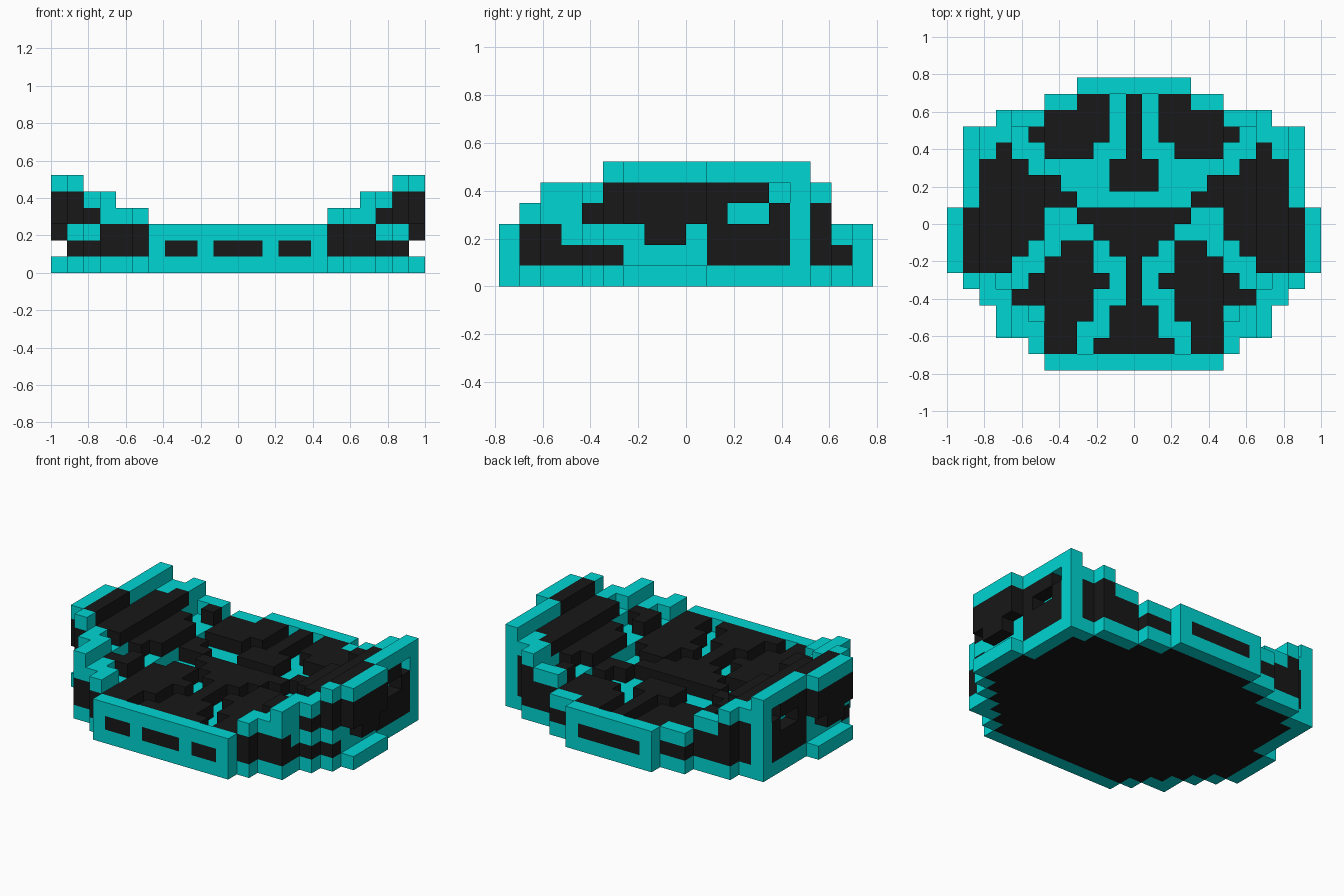
import bpy, bmesh, math

cube = bpy.data.objects.get("Cube")
if cube:
    bpy.data.objects.remove(cube, do_unlink=True)

S = 2 / 23  # block size

# Half plan, front row to back row, from the centre column outwards: # = dark plate, . = teal
PLAN = [
    "......",
    "###.##.",
    "##..##...",
    "##.###...",
    "#..#####..",
    "#.#####....",
    "#..###..###.",
    "##.##..####.",
    "###...#####.",
    "####..#####.",
    "....######.",
    "##...#####.",
    "##.....###.",
    "#..###..#..",
    "#.#####....",
    "#.####...",
    "#.##..",
    "....",
]
# Outer wall colours for layers 1 to 4, front to back: # = dark
WALL = {
    1: ".#####....####.##.",
    2: ".##....##.####.#..",
    3: "....#######..#.#..",
    4: ".....########.....",
}
NEAR = ((1, 0), (-1, 0), (0, 1), (0, -1))


def material(name, rgb):
    m = bpy.data.materials.new(name)
    m.diffuse_color = (*rgb, 1)
    m.use_nodes = True
    m.node_tree.nodes["Principled BSDF"].inputs["Base Color"].default_value = (*rgb, 1)
    return m


TEAL = material("teal", (0.0, 0.67, 0.65))
DARK = material("charcoal", (0.009, 0.009, 0.009))


def inside(c, r):
    return 0 <= r < len(PLAN) and abs(c) < len(PLAN[r])


def is_rim(c, r):
    return not all(inside(c + a, r + b) for a, b in NEAR)


def is_inner_corner(c, r):
    return sum(is_rim(c + a, r + b) for a, b in NEAR) >= 2


def rim_height(c):
    return 3 if c < 6 else 4 if c < 8 else 5 if c < 10 else 6


def block(c, r, k):
    """Colour of one block of the right half: '#', '.', or None for empty."""
    top = rim_height(c)
    if is_rim(c, r):
        if k >= top:
            return None
        if c == 11 and (k == 1 or (k == 2 and r not in (7, 8))):
            return None                                   # gap under the side bulge
        if c == 10 and (r, k) in ((11, 3), (12, 3), (13, 4)):
            return None                                   # side recesses
        if k in (0, top - 1):
            return "."
        if r == 0:                                        # three front slots
            return "#" if k == 1 and c in (0, 1, 3, 4) else "."
        if r == 17:                                       # one back slot
            return "#" if k == 1 and c < 3 else "."
        if c == 9 and r == 14:
            return "#" if k < 4 else "."
        return WALL[k][r]
    # inner steps: plates lie level with the rim on a teal bed, grooves are one block deep
    dark = PLAN[r][c] == "#"
    if not dark and not is_inner_corner(c, r):
        top -= 1
    if k >= top:
        return None
    return "#" if dark and k == top - 1 else "."


# Collect the blocks, mirrored left and right
teal_blocks, dark_blocks = set(), set()
for r, row in enumerate(PLAN):
    for c in range(len(row)):
        for k in range(6):
            col = block(c, r, k)
            if col:
                target = dark_blocks if col == "#" else teal_blocks
                target.update({(c, r, k), (-c, r, k)})
solid = teal_blocks | dark_blocks

SIDES = {
    (1, 0, 0): ((1, 0, 0), (1, 1, 0), (1, 1, 1), (1, 0, 1)),
    (-1, 0, 0): ((0, 0, 0), (0, 0, 1), (0, 1, 1), (0, 1, 0)),
    (0, 1, 0): ((0, 1, 0), (0, 1, 1), (1, 1, 1), (1, 1, 0)),
    (0, -1, 0): ((0, 0, 0), (1, 0, 0), (1, 0, 1), (0, 0, 1)),
    (0, 0, 1): ((0, 0, 1), (1, 0, 1), (1, 1, 1), (0, 1, 1)),
    (0, 0, -1): ((0, 0, 0), (0, 1, 0), (1, 1, 0), (1, 0, 0)),
}


def build(name, blocks, base):
    """Exposed skin of a set of blocks; the underside inside the rim is dark."""
    bm = bmesh.new()
    verts = {}
    for c, r, k in sorted(blocks):
        for d, corners in SIDES.items():
            if (c + d[0], r + d[1], k + d[2]) in solid:
                continue
            loop = []
            for a, b, e in corners:
                key = (c + a, r + b, k + e)
                if key not in verts:
                    verts[key] = bm.verts.new(((key[0] - 0.5) * S, (key[1] - 9) * S, key[2] * S))
                loop.append(verts[key])
            f = bm.faces.new(loop)
            under = d[2] == -1 and k == 0 and not is_rim(c, r)
            f.material_index = 1 if under else base
    # merge coplanar faces of one colour
    bmesh.ops.dissolve_limit(bm, angle_limit=math.radians(1), verts=bm.verts[:],
                             edges=bm.edges[:], delimit={"MATERIAL"})
    me = bpy.data.meshes.new(name)
    bm.to_mesh(me)
    bm.free()
    me.materials.append(TEAL)
    me.materials.append(DARK)
    ob = bpy.data.objects.new(name, me)
    bpy.context.collection.objects.link(ob)


build("teal_frame", teal_blocks, 0)
build("dark_plates", dark_blocks, 1)
